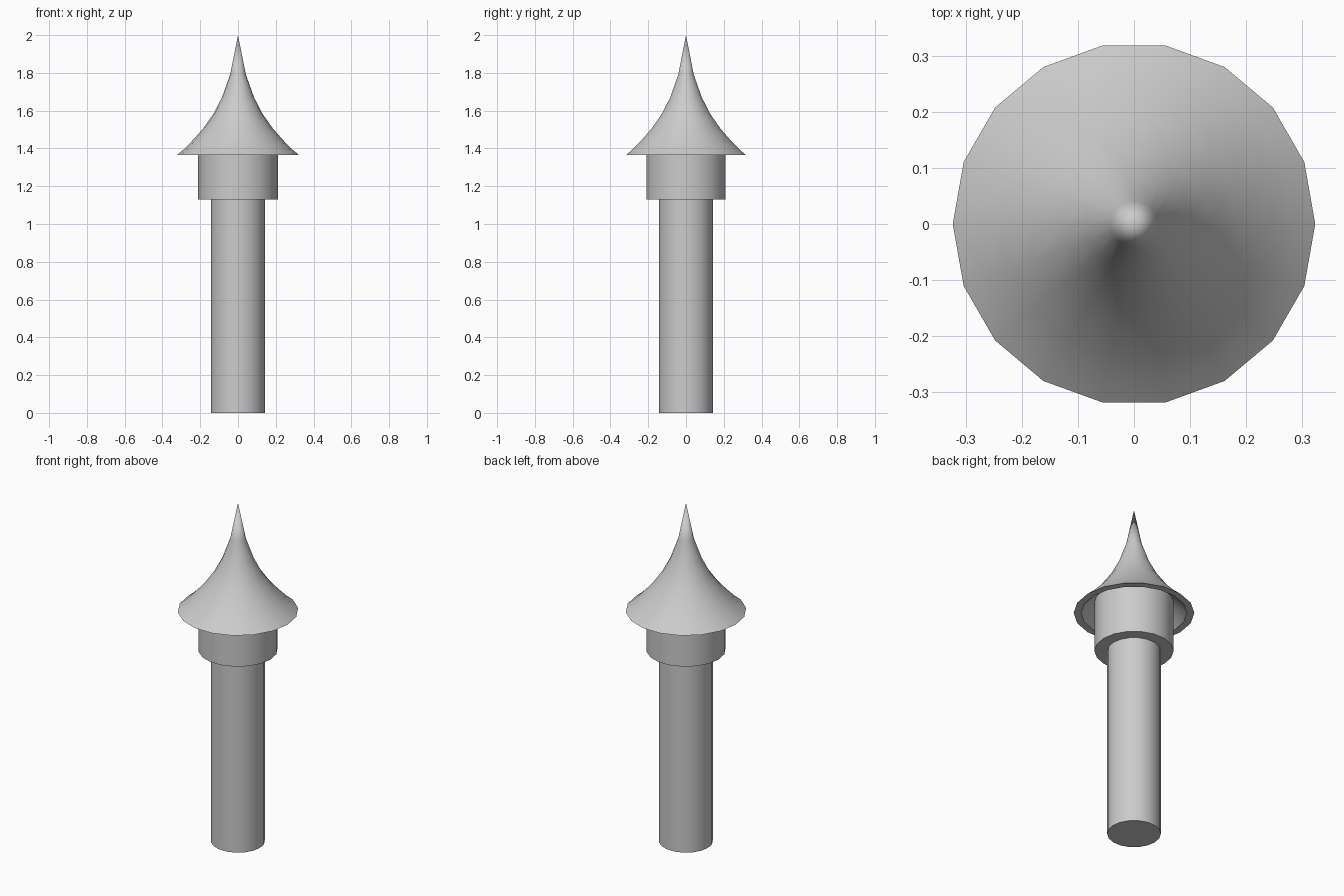
import bpy, bmesh, math

if "Cube" in bpy.data.objects:
    bpy.data.objects.remove(bpy.data.objects["Cube"])

SIDES = 18

def lathe(name, profile, closed=False):
    """Revolve (radius, z) points about z; open profiles with r > 0 ends get caps."""
    bm = bmesh.new()
    rings = []
    for r, z in profile:
        if r == 0:
            rings.append([bm.verts.new((0, 0, z))] * SIDES)
        else:
            rings.append([bm.verts.new((r * math.cos(math.tau * i / SIDES),
                                        r * math.sin(math.tau * i / SIDES), z))
                          for i in range(SIDES)])
    for a, b in zip(rings, rings[1:]):
        for i in range(SIDES):
            j = (i + 1) % SIDES
            bm.faces.new(list(dict.fromkeys((a[i], a[j], b[j], b[i]))))
    for ring, (r, z) in ((rings[0], profile[0]), (rings[-1], profile[-1])):
        if r > 0:
            bm.faces.new(ring)
    bmesh.ops.recalc_face_normals(bm, faces=bm.faces)
    mesh = bpy.data.meshes.new(name)
    bm.to_mesh(mesh)
    bm.free()
    ob = bpy.data.objects.new(name, mesh)
    bpy.context.collection.objects.link(ob)
    bpy.ops.object.select_all(action='DESELECT')
    bpy.context.view_layer.objects.active = ob
    ob.select_set(True)
    bpy.ops.object.shade_smooth_by_angle(angle=math.radians(40))
    return ob

# Shaft and the wider collar that runs up inside the hollow roof
lathe("shaft", [(0.144, 0), (0.144, 1.13)])
lathe("collar", [(0.212, 1.13), (0.212, 1.43)])

# Flared pointed roof: outer skin, flat rim, then hollow underside
outer = [(0, 2.0), (0.042, 1.79), (0.085, 1.67), (0.13, 1.583),
         (0.185, 1.505), (0.24, 1.443), (0.285, 1.397), (0.323, 1.365)]
inner = [(0.283, 1.365), (0.212, 1.432), (0.155, 1.497), (0.10, 1.585),
         (0.055, 1.68), (0, 1.85)]
lathe("roof", outer + inner)
